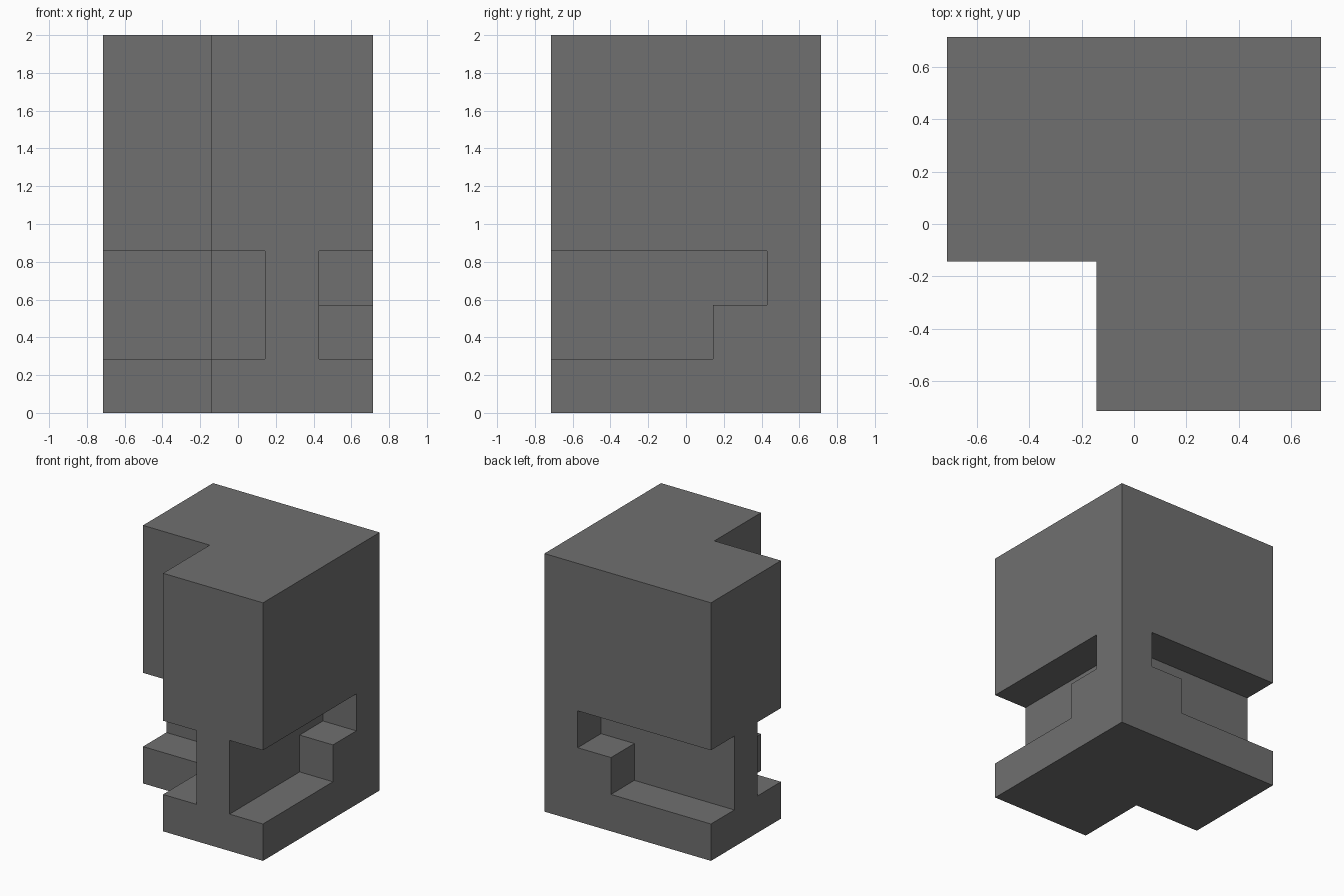
import bpy
import bmesh
from mathutils import Vector

if "Cube" in bpy.data.objects:
    bpy.data.objects.remove(bpy.data.objects["Cube"], do_unlink=True)

U = 2 / 7  # one grid cell; the body is 5 x 5 x 7 cells


def prism(name, corners, sweep, swap=False):
    """Sweep a flat polygon given in cells; swap mirrors it across x = y."""
    bm = bmesh.new()
    base = bm.faces.new([bm.verts.new(c) for c in corners])
    swept = bmesh.ops.extrude_face_region(bm, geom=[base])["geom"]
    moved = [v for v in swept if isinstance(v, bmesh.types.BMVert)]
    bmesh.ops.translate(bm, verts=moved, vec=Vector(sweep))
    for v in bm.verts:
        x, y, z = v.co
        if swap:
            x, y = y, x
        v.co = ((x - 2.5) * U, (y - 2.5) * U, z * U)
    bmesh.ops.recalc_face_normals(bm, faces=bm.faces[:])
    mesh = bpy.data.meshes.new(name)
    bm.to_mesh(mesh)
    bm.free()
    obj = bpy.data.objects.new(name, mesh)
    bpy.context.collection.objects.link(obj)
    return obj


def cut(body, cutter):
    cutter.hide_render = True
    mod = body.modifiers.new("cut", "BOOLEAN")
    mod.operation = "DIFFERENCE"
    mod.solver = "EXACT"
    mod.object = cutter
    bpy.context.view_layer.objects.active = body
    bpy.ops.object.modifier_apply(modifier=mod.name)
    bpy.data.objects.remove(cutter, do_unlink=True)


# L-shaped block
outline = [(2, 0), (5, 0), (5, 5), (0, 5), (0, 2), (2, 2)]
body = prism("notched_block", [(x, y, 0) for x, y in outline], (0, 0, 7))

# Stepped outer slots and inner arm slots, mirrored across the diagonal
step = [(-.5, 1), (3, 1), (3, 2), (4, 2), (4, 3), (-.5, 3)]
arm = [(1.5, -.5), (3, -.5), (3, 2), (1.5, 2)]
for swap in (False, True):
    cut(body, prism("outer_slot_cutter", [(4, y, z) for y, z in step], (1.5, 0, 0), swap))
    cut(body, prism("arm_slot_cutter", [(x, y, 1) for x, y in arm], (0, 0, 2), swap))

# Plain grey
grey = bpy.data.materials.new("mid_grey")
grey.use_nodes = True
colour = (0.16, 0.16, 0.16, 1)
grey.diffuse_color = colour
grey.node_tree.nodes["Principled BSDF"].inputs["Base Color"].default_value = colour
body.data.materials.clear()
body.data.materials.append(grey)
